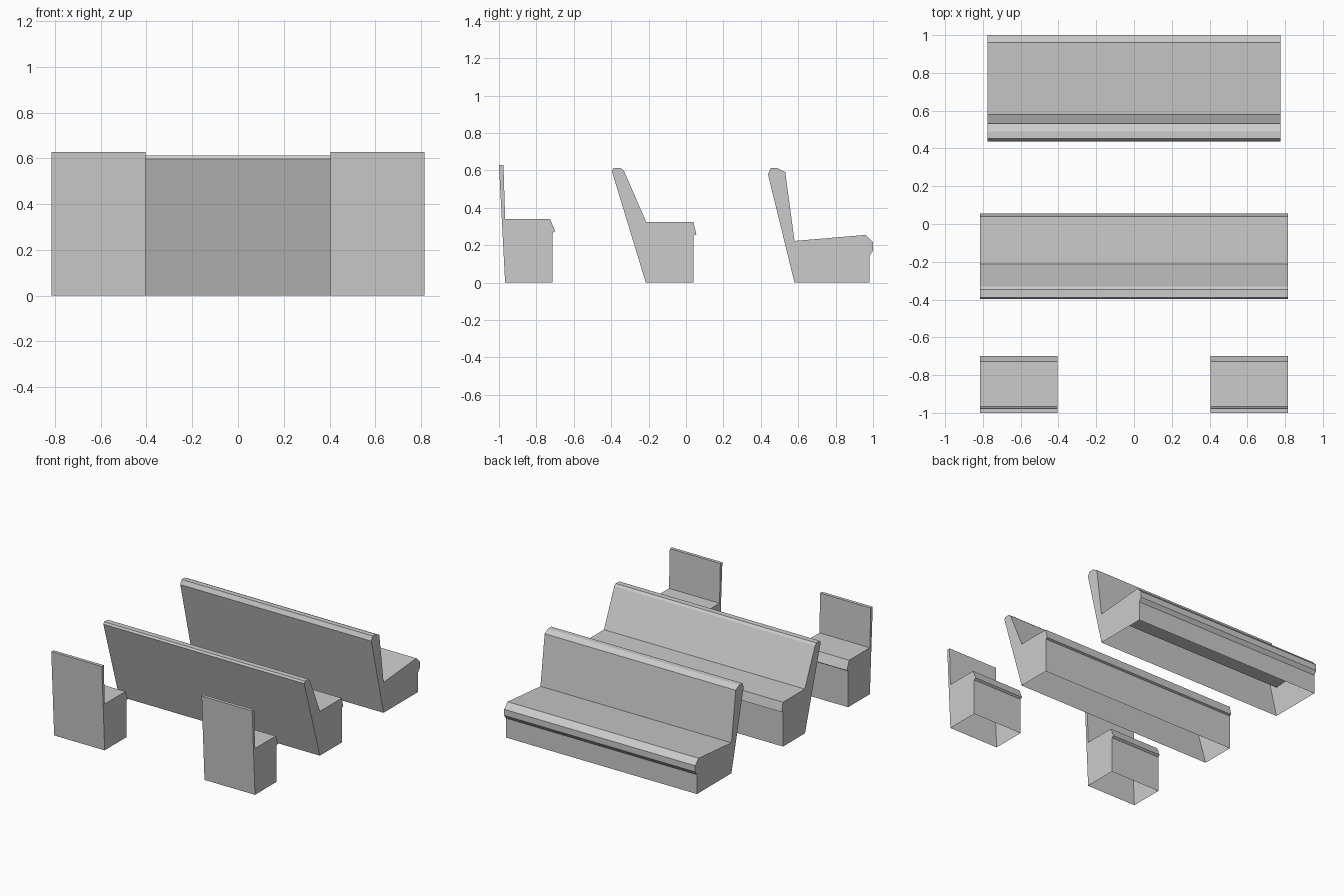
import bpy
import bmesh

if "Cube" in bpy.data.objects:
    bpy.data.objects.remove(bpy.data.objects["Cube"])


def extruded_seat(name, profile, x0, x1):
    """Side profile (y, z) swept along x, closed at both ends, open underneath.
    The profile starts at the rear floor corner and ends at the front one."""
    bm = bmesh.new()
    left = [bm.verts.new((x0, y, z)) for y, z in profile]
    right = [bm.verts.new((x1, y, z)) for y, z in profile]
    for i in range(len(profile) - 1):
        bm.faces.new((left[i], left[i + 1], right[i + 1], right[i]))
    # end panels
    bm.faces.new(left[::-1])
    bm.faces.new(right)
    bmesh.ops.recalc_face_normals(bm, faces=bm.faces)
    # make sure the outside faces outward (right end panel must point to +x)
    bm.faces.ensure_lookup_table()
    if bm.faces[-1].normal.x < 0:
        bmesh.ops.reverse_faces(bm, faces=bm.faces)
    mesh = bpy.data.meshes.new(name)
    bm.to_mesh(mesh)
    bm.free()
    obj = bpy.data.objects.new(name, mesh)
    bpy.context.collection.objects.link(obj)
    return obj


# Thin upright back, boxy base, small overhanging nose
single_profile = [
    (-0.967, 0), (-1.0, 0.628), (-0.976, 0.628), (-0.967, 0.34),
    (-0.727, 0.34), (-0.70, 0.275), (-0.715, 0.265), (-0.715, 0),
]

# Strongly reclined back with a narrow rounded top
middle_profile = [
    (-0.215, 0), (-0.397, 0.598), (-0.388, 0.612), (-0.347, 0.612),
    (-0.332, 0.598), (-0.213, 0.325), (0.04, 0.325), (0.055, 0.258),
    (0.04, 0.252), (0.04, 0),
]

# Low tilted cushion with a thick rounded back and front lip
rear_profile = [
    (0.58, 0), (0.438, 0.58), (0.453, 0.612), (0.49, 0.612),
    (0.531, 0.59), (0.58, 0.223), (0.96, 0.255), (1.0, 0.215),
    (1.0, 0.17), (0.98, 0.142), (0.98, 0),
]

# Front pair of single seats
for name, x0, x1 in (("left_front_seat", -0.815, -0.405),
                     ("right_front_seat", 0.405, 0.815)):
    extruded_seat(name, single_profile, x0, x1)

# Full width benches
extruded_seat("middle_bench", middle_profile, -0.815, 0.815)
extruded_seat("rear_bench", rear_profile, -0.775, 0.775)
